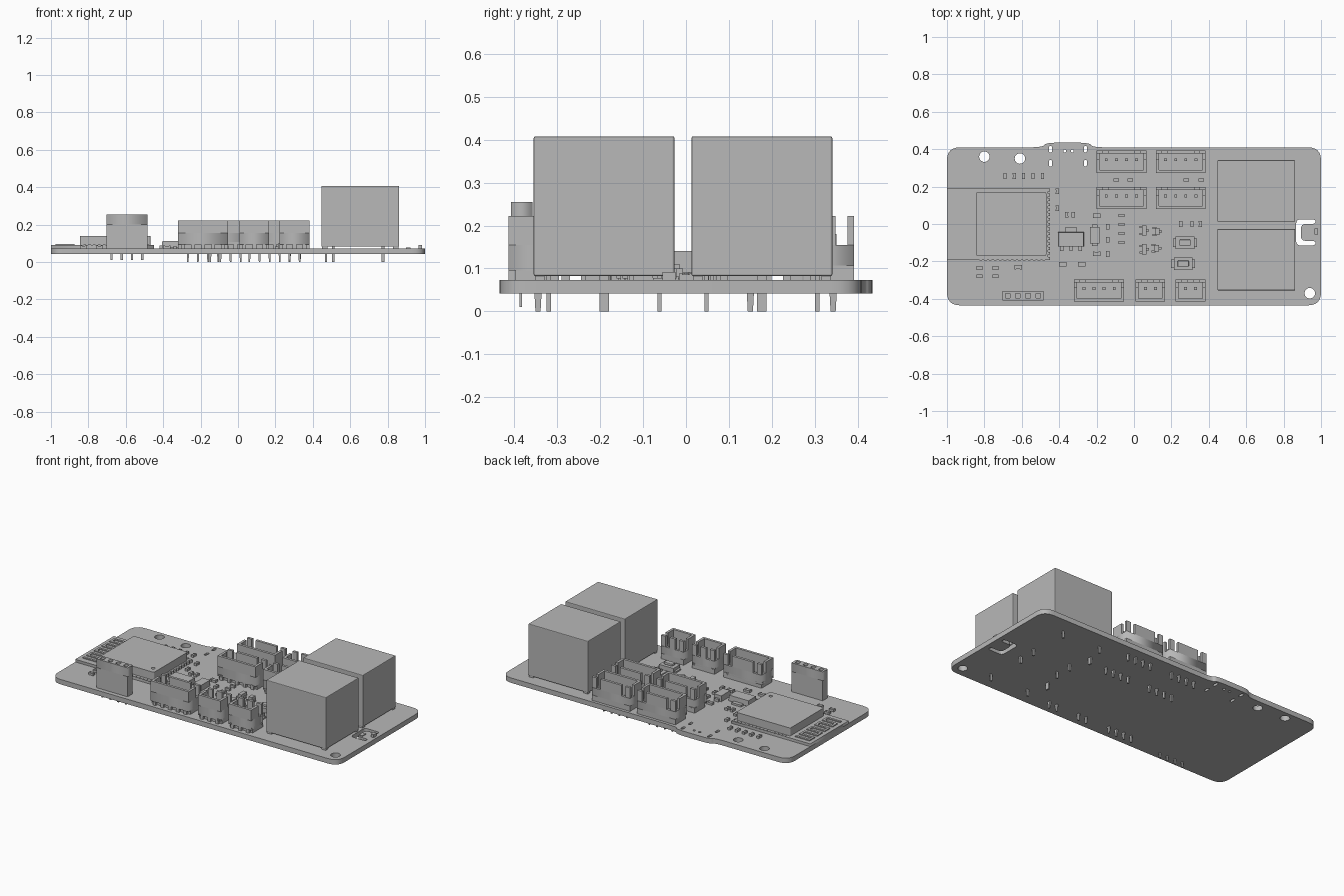
import bpy, bmesh, math
from mathutils import Vector, Matrix

cube = bpy.data.objects.get("Cube")
if cube:
    bpy.data.objects.remove(cube, do_unlink=True)

grey = bpy.data.materials.new("matte grey")
grey.use_nodes = True
tone = (0.48, 0.48, 0.48, 1)
grey.diffuse_color = tone
grey.node_tree.nodes["Principled BSDF"].inputs["Base Color"].default_value = tone

FLOOR, TOP = 0.042, 0.073   # underside and upper side of the board


def add_object(name, mesh):
    obj = bpy.data.objects.new(name, mesh)
    mesh.materials.clear()
    mesh.materials.append(grey)
    bpy.context.collection.objects.link(obj)
    return obj


def boxes(name, specs, taper=1, bevel=0):
    """One object from boxes (x, y, size x, size y, z low, z high)."""
    bm = bmesh.new()
    for x, y, sx, sy, low, high in specs:
        place = Matrix.Translation((x, y, (low + high) / 2))
        size = Matrix.Diagonal((sx, sy, high - low, 1))
        made = bmesh.ops.create_cube(bm, size=1, matrix=place @ size)["verts"]
        for v in made:
            if v.co.z < (low + high) / 2:
                v.co.x = x + (v.co.x - x) * taper
                v.co.y = y + (v.co.y - y) * taper
    mesh = bpy.data.meshes.new(name)
    bm.to_mesh(mesh)
    bm.free()
    obj = add_object(name, mesh)
    if bevel:
        mod = obj.modifiers.new("soft edges", "BEVEL")
        mod.width, mod.segments = bevel, 2
    return obj


def rect(x, y, sx, sy):
    return [(x + a * sx / 2, y + b * sy / 2) for a, b in ((-1, -1), (1, -1), (1, 1), (-1, 1))]


def circle(x, y, r, n=24):
    return [(x + r * math.cos(math.tau * i / n), y + r * math.sin(math.tau * i / n)) for i in range(n)]


def rounded(points, radius, steps=6):
    """Round every corner of an outline."""
    result = []
    for i, p in enumerate(points):
        p = Vector(p)
        ends = []
        for q in (points[i - 1], points[(i + 1) % len(points)]):
            d = Vector(q) - p
            ends.append(p + d.normalized() * min(radius, d.length * 0.45))
        for k in range(steps + 1):
            t = k / steps
            result.append(ends[0] * (1 - t) ** 2 + p * 2 * t * (1 - t) + ends[1] * t * t)
    return result


def plate(name, outlines, low, high):
    """Flat plate from an outer outline and its holes."""
    curve = bpy.data.curves.new(name, "CURVE")
    curve.dimensions, curve.fill_mode = "2D", "BOTH"
    curve.extrude = (high - low) / 2
    for outline in outlines:
        spline = curve.splines.new("POLY")
        spline.points.add(len(outline) - 1)
        for point, co in zip(spline.points, outline):
            point.co = (co[0], co[1], 0, 1)
        spline.use_cyclic_u = True
    helper = bpy.data.objects.new(name + "_outline", curve)
    bpy.context.collection.objects.link(helper)
    graph = bpy.context.evaluated_depsgraph_get()
    mesh = bpy.data.meshes.new_from_object(helper.evaluated_get(graph))
    bpy.data.objects.remove(helper, do_unlink=True)
    mesh.transform(Matrix.Translation((0, 0, (low + high) / 2)))
    return add_object(name, mesh)


# Circuit board with edge tab, mounting holes, plated slots and C-shaped cut-out
edge = rounded([(-1, -0.435), (1, -0.435), (1, 0.41), (-0.22, 0.41), (-0.24, 0.435),
                (-0.47, 0.435), (-0.49, 0.41), (-1, 0.41)], 0.07)
holes = [circle(x, y, 0.028) for x, y in ((-0.8, 0.36), (-0.61, 0.35), (0.94, -0.37))]
holes += [rounded(rect(x, y, 0.016, 0.035), 0.008) for x in (-0.447, -0.26) for y in (0.4, 0.325)]
holes += [circle(x, 0.39, 0.008, 10) for x in (-0.37, -0.33)]
holes.append(rounded([(0.97, 0.025), (0.867, 0.025), (0.867, -0.115), (0.97, -0.115),
                      (0.97, -0.09), (0.893, -0.09), (0.893, 0), (0.97, 0)], 0.025))
plate("circuit_board", [edge] + holes, FLOOR, TOP)
boxes("edge_sensor", [(0.975, -0.04, 0.02, 0.03, TOP, 0.092), (0.91, -0.06, 0.025, 0.035, TOP, 0.078)])

# Two large relay blocks with feet and five pins each
for name, y in (("front_relay", -0.191), ("back_relay", 0.177)):
    x = 0.654
    boxes(name + "_case", [(x, y, 0.416, 0.328, 0.082, 0.408)], bevel=0.004)
    boxes(name + "_feet", [(x + a * 0.19, y + b * 0.15, 0.03, 0.022, TOP, 0.083)
                           for a in (-1, 1) for b in (-1, 1)])
    pins = [(0.47, y, 0.01, 0.022, 0, 0.083)]
    pins += [(px, y + s * 0.129, 0.014, 0.01, 0, 0.083) for px in (0.51, 0.775) for s in (-1, 1)]
    boxes(name + "_pins", pins)


def wire_connector(name, x, y, count):
    """Open shrouded connector with slots in its back and end walls."""
    w, d, t = count * 0.054 + 0.05, 0.118, 0.016
    front, back = y - d / 2, y + d / 2
    shelf, notch, rim = 0.095, 0.155, 0.222
    pin_x = [x + (i - (count - 1) / 2) * 0.054 for i in range(count)]
    gaps = [x + (i - count / 2) * 0.054 for i in range(count + 1)]
    parts = [(x, y + t / 2, w, d - t, TOP, shelf), (x, y, w, d, shelf, shelf + 0.012)]
    parts += [(g, front + t / 2, 0.02, t, TOP, shelf) for g in gaps]
    parts.append((x, front + t / 2, w, t, notch, rim))
    parts.append((x, back - t / 2, w - 0.12, t, notch, rim))
    for s in (-1, 1):
        side = x + s * (w - t) / 2
        parts.append((side, y - 0.022, t, d - 0.044, notch, rim))
        parts.append((x + s * (w / 2 - 0.016), back - t / 2, 0.032, t, notch, rim))
    boxes(name + "_shell", parts)
    plate(name + "_wall", [rect(x, y, w, d), rect(x, y, w - 2 * t, d - 2 * t)], shelf, notch)
    boxes(name + "_pins", [(p, y + 0.01, 0.015, 0.015, shelf, 0.18) for p in pin_x])
    boxes(name + "_pin_tails", [(p, y + 0.01, 0.013, 0.02, 0, TOP) for p in pin_x], taper=0.6)


for row, y in (("back", 0.333), ("middle", 0.14)):
    wire_connector(row + "_left_connector", 0.25, y, 4)
    wire_connector(row + "_right_connector", -0.067, y, 4)
wire_connector("front_wide_connector", -0.187, -0.355, 4)
wire_connector("front_centre_connector", 0.088, -0.355, 2)
wire_connector("front_left_connector", 0.302, -0.355, 2)

# Tall four-way socket strip
sockets = [-0.594 + (i - 1.5) * 0.0545 for i in range(4)]
boxes("socket_strip_body", [(-0.594, -0.383, 0.218, 0.05, TOP, 0.2)])
plate("socket_strip_top", [rect(-0.594, -0.383, 0.218, 0.05)]
      + [rect(x, -0.383, 0.025, 0.025) for x in sockets], 0.2, 0.255)
boxes("socket_strip_pins", [(x, -0.385, 0.012, 0.006, 0.01, TOP) for x in sockets])

# Radio module: scalloped carrier, metal shield and meander antenna
carrier = [(-1, -0.193), (-0.45, -0.193)]
for i in range(14):
    y = -0.17 + i * 0.026
    carrier += [(-0.45, y - 0.006), (-0.46, y - 0.006), (-0.46, y + 0.006), (-0.45, y + 0.006)]
carrier += [(-0.45, 0.19), (-1, 0.19)]
plate("radio_carrier", [carrier], TOP, 0.09)
shield = rounded(rect(-0.657, 0, 0.377, 0.338), 0.01)
plate("radio_shield", [shield], 0.09, 0.136)
plate("radio_shield_lid", [shield, circle(-0.505, -0.123, 0.011, 16)], 0.136, 0.14)
boxes("radio_pads", [(-0.82 + i * 0.026, s * 0.187 - 0.002, 0.014, 0.014, 0.09, 0.093)
                     for i in range(14) for s in (-1, 1)])
trace = []
for i in range(9):
    y = -0.15 + i * 0.038
    trace.append((-0.925, y, 0.1, 0.014, 0.09, 0.096))
    if i < 8:
        trace.append((-0.968 if i % 2 else -0.882, y + 0.019, 0.014, 0.038, 0.09, 0.096))
boxes("antenna_trace", trace)

# Voltage regulator and power diode
boxes("regulator_body", [(-0.337, -0.082, 0.135, 0.075, 0.078, 0.113)], taper=1.04)
boxes("regulator_legs", [(-0.337 + i * 0.05, -0.13, 0.018, 0.03, TOP, 0.085) for i in (-1, 0, 1)]
      + [(-0.337, -0.035, 0.065, 0.03, TOP, 0.085)])
boxes("diode_body", [(-0.21, -0.06, 0.052, 0.09, TOP, 0.11)])
boxes("diode_ends", [(-0.21, -0.06, 0.03, 0.116, TOP, 0.09)])

# Push buttons
for name, x, y in (("back_button", 0.273, -0.1), ("front_button", 0.263, -0.212)):
    boxes(name + "_base", [(x, y, 0.1, 0.066, TOP, 0.1), (x, y, 0.128, 0.045, TOP, 0.082)])
    boxes(name + "_cap", [(x, y, 0.06, 0.032, 0.1, 0.115)], bevel=0.004)

# Small three-legged transistors
for i, (x, y) in enumerate(((0.055, -0.035), (0.125, -0.04), (0.055, -0.135), (0.12, -0.13))):
    size = 0.055 if x < 0.1 else 0.035
    boxes(f"transistor_{i + 1}", [(x, y, 0.025, size, 0.077, 0.1),
                                  (x + 0.015, y, 0.022, 0.012, TOP, 0.082),
                                  (x - 0.015, y + 0.018, 0.022, 0.01, TOP, 0.082),
                                  (x - 0.015, y - 0.018, 0.022, 0.01, TOP, 0.082)])


def chips(name, places, sx, sy):
    """Chip resistors and capacitors: body with raised end caps."""
    parts = []
    for x, y in places:
        parts.append((x, y, sx, sy, TOP, 0.086))
        for s in (-1, 1):
            if sx > sy:
                parts.append((x + s * sx * 0.38, y, sx * 0.25, sy + 0.002, TOP, 0.088))
            else:
                parts.append((x, y + s * sy * 0.38, sx + 0.002, sy * 0.25, TOP, 0.088))
    boxes(name, parts)


chips("back_resistor_row", [(-0.69 + i * 0.05, 0.257) for i in range(5)], 0.015, 0.03)
chips("centre_resistors", [(-0.067, 0.045 - i * 0.048) for i in range(4)], 0.03, 0.015)
chips("side_resistors", [(x, 0.235) for x in (-0.095, -0.02, 0.28, 0.36)], 0.03, 0.015)
chips("button_capacitors", [(x, 0) for x in (0.25, 0.31, 0.355)], 0.016, 0.032)
chips("front_capacitors", [(x, y) for x in (-0.825, -0.74) for y in (-0.235, -0.28)], 0.032, 0.018)
chips("regulator_capacitors", [(-0.62, -0.23), (-0.38, -0.215), (-0.28, -0.215),
                               (-0.2, -0.16), (-0.2, 0.045)], 0.04, 0.022)
chips("scattered_capacitors", [(-0.41, 0.175), (-0.41, 0.085), (-0.36, 0.05), (-0.325, 0.05),
                               (-0.14, -0.015), (-0.14, -0.085), (-0.14, -0.16)], 0.016, 0.03)
